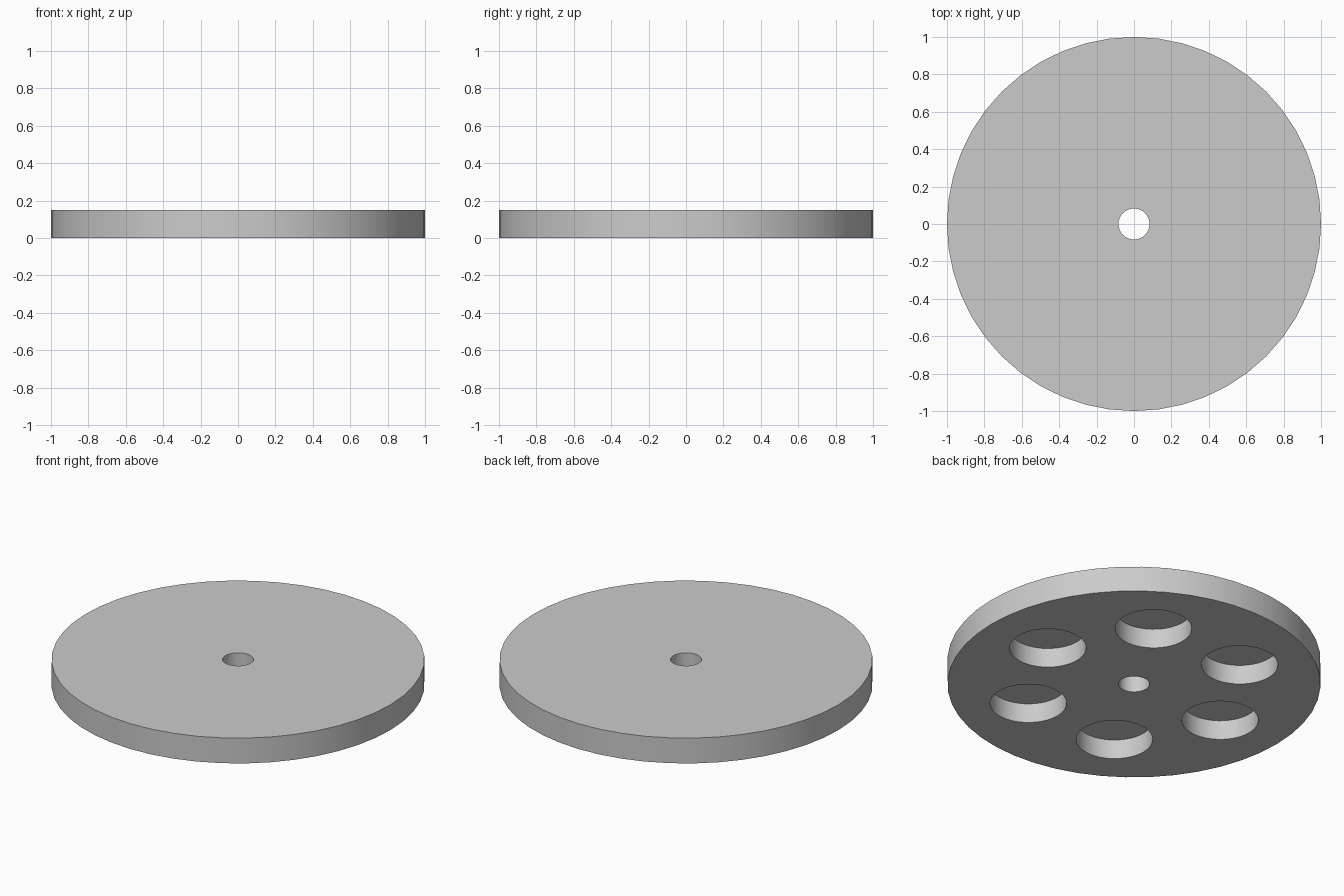
import bpy
from math import cos, sin, radians

cube = bpy.data.objects.get("Cube")
if cube:
    bpy.data.objects.remove(cube, do_unlink=True)

THICKNESS = 0.15
POCKET_DEPTH = 0.115
RING_RADIUS = 0.603

# Single grey material
grey = bpy.data.materials.new("light_grey")
grey.use_nodes = True
colour = (0.6, 0.6, 0.6, 1)
grey.diffuse_color = colour
grey.node_tree.nodes["Principled BSDF"].inputs["Base Color"].default_value = colour


def cylinder(name, radius, bottom, top, x=0, y=0):
    bpy.ops.mesh.primitive_cylinder_add(
        vertices=48, radius=radius, depth=top - bottom,
        location=(x, y, (bottom + top) / 2))
    obj = bpy.context.object
    obj.name = name
    obj.data.materials.append(grey)
    return obj


# Solid disc
disc = cylinder("wheel_disc", 1, 0, THICKNESS)

# Centre bore goes right through; six round pockets open underneath
cutters = [cylinder("bore_cutter", 0.083, -0.1, THICKNESS + 0.1)]
for i in range(6):
    a = radians(60 * i)
    cutters.append(cylinder("pocket_cutter", 0.205, -0.1, POCKET_DEPTH,
                            RING_RADIUS * cos(a), RING_RADIUS * sin(a)))

for cutter in cutters:
    cutter.hide_render = True
    cut = disc.modifiers.new(cutter.name, 'BOOLEAN')
    cut.operation = 'DIFFERENCE'
    cut.solver = 'EXACT'
    cut.object = cutter

# Apply the cuts, then drop the cutters
bpy.ops.object.select_all(action='DESELECT')
disc.select_set(True)
bpy.context.view_layer.objects.active = disc
bpy.ops.object.convert(target='MESH')
for cutter in cutters:
    bpy.data.objects.remove(cutter, do_unlink=True)

# Smooth round walls with crisp rims
bpy.ops.object.shade_smooth_by_angle(angle=radians(30))
